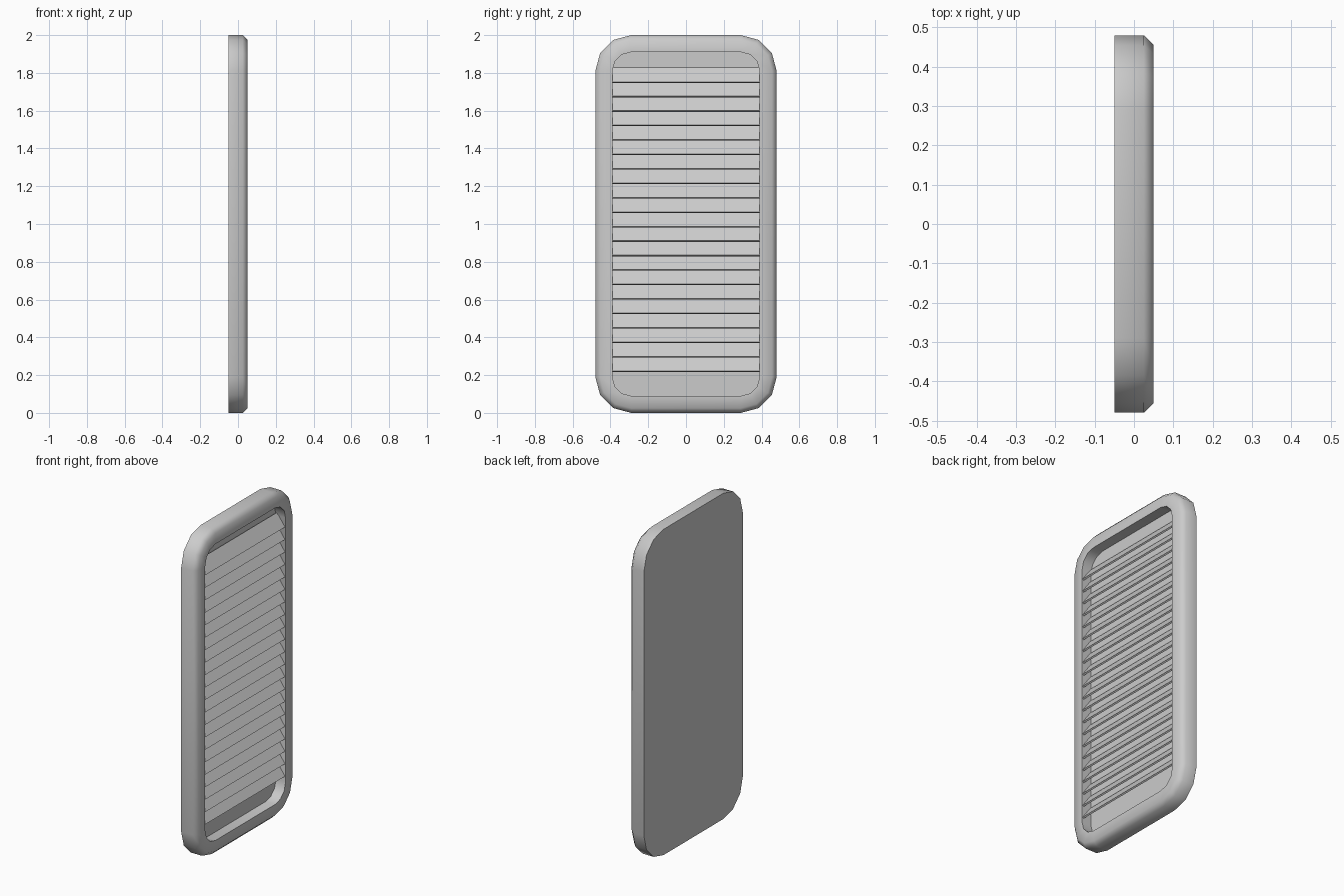
import bpy, bmesh, math
from mathutils import Vector

if "Cube" in bpy.data.objects:
    bpy.data.objects.remove(bpy.data.objects["Cube"])


def rounded_ring(bm, x, radius):
    """Rounded rectangle loop in the YZ plane, three segments per corner."""
    verts = []
    for i, (sy, sz) in enumerate([(1, 1), (-1, 1), (-1, -1), (1, -1)]):
        for k in range(4):
            a = math.radians(90 * i + 30 * k)
            verts.append(bm.verts.new((x, sy * 0.29 + radius * math.cos(a),
                                       1 + sz * 0.81 + radius * math.sin(a))))
    return verts


def finish(bm, name, angle):
    bmesh.ops.recalc_face_normals(bm, faces=bm.faces)
    mesh = bpy.data.meshes.new(name)
    bm.to_mesh(mesh)
    bm.free()
    ob = bpy.data.objects.new(name, mesh)
    bpy.context.collection.objects.link(ob)
    bpy.ops.object.select_all(action='DESELECT')
    ob.select_set(True)
    bpy.context.view_layer.objects.active = ob
    bpy.ops.object.shade_smooth_by_angle(angle=math.radians(angle))
    return ob


# Frame: closed back, chamfered front rim and a recessed floor
bm = bmesh.new()
rings = [rounded_ring(bm, x, r) for x, r in
         [(-0.05, 0.19), (0.025, 0.19), (0.05, 0.165), (0.05, 0.10), (-0.015, 0.10)]]
for a, b in zip(rings, rings[1:]):
    n = len(a)
    for i in range(n):
        bm.faces.new((a[i], a[(i + 1) % n], b[(i + 1) % n], b[i]))
bm.faces.new(rings[0])
bm.faces.new(rings[-1])
finish(bm, "vent_frame", 50)

# Louvres: thin slats sloping down towards the front
low, high = Vector((0.042, 0, 0)), Vector((-0.012, 0, 0.076))
off = Vector((0.076, 0, 0.054)).normalized() * 0.005
for k in range(21):
    base = Vector((0, 0, 0.22 + 0.0765 * k))
    bm = bmesh.new()
    profile = [low - off, low + off, high + off, high - off]
    ends = [[bm.verts.new(p + base + Vector((0, y, 0))) for p in profile]
            for y in (-0.39, 0.39)]
    for i in range(4):
        j = (i + 1) % 4
        bm.faces.new((ends[0][i], ends[0][j], ends[1][j], ends[1][i]))
    for e in ends:
        bm.faces.new(e)
    finish(bm, f"louvre_{k + 1:02d}", 30)
